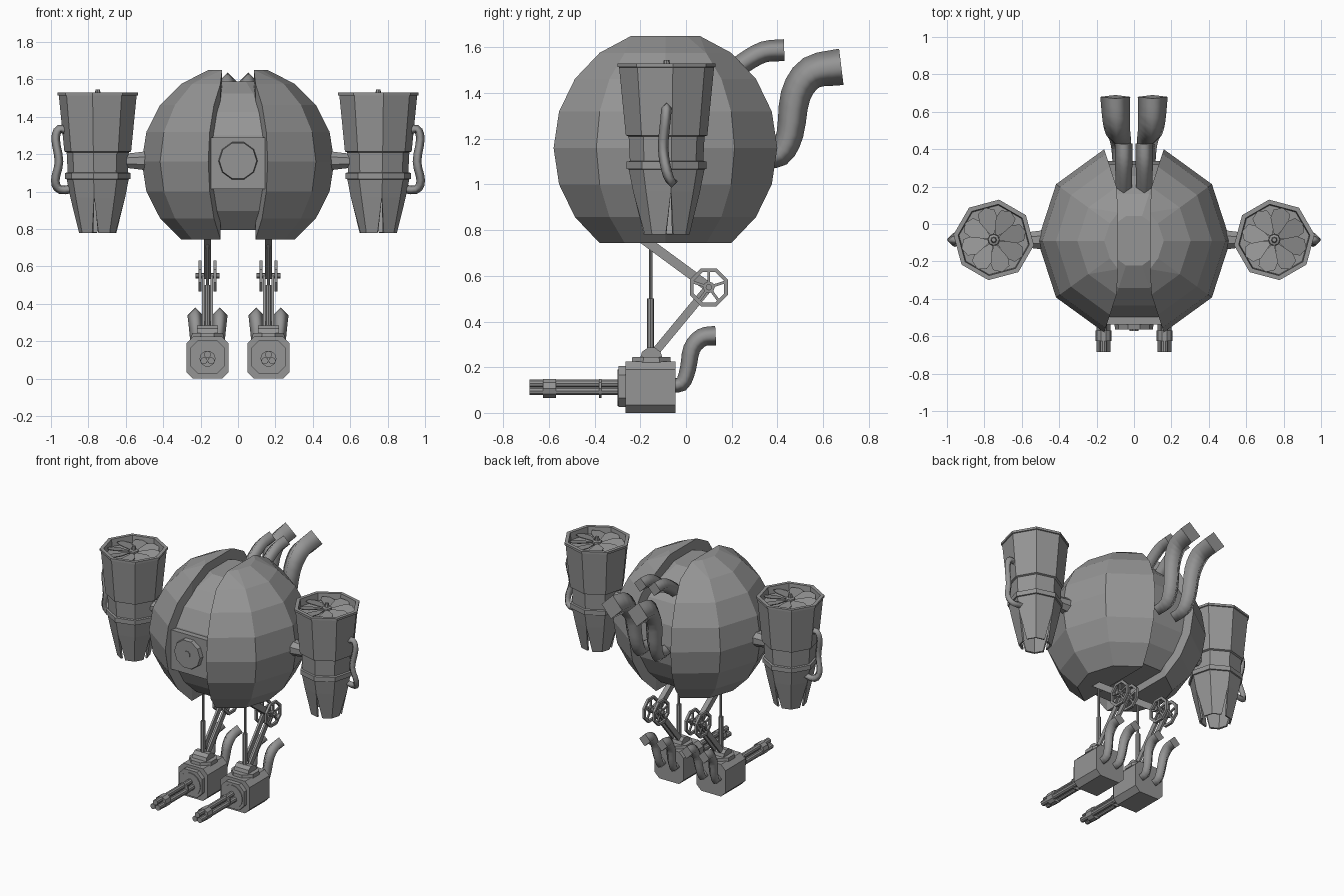
import bpy, bmesh, math
from mathutils import Vector, Matrix

if "Cube" in bpy.data.objects:
    bpy.data.objects.remove(bpy.data.objects["Cube"])

METAL = bpy.data.materials.new("grey_metal")
METAL.diffuse_color = (0.3, 0.3, 0.3, 1)
METAL.use_nodes = True
METAL.node_tree.nodes["Principled BSDF"].inputs["Base Color"].default_value = METAL.diffuse_color


def finish(name, bm, smooth_sides=False):
    bmesh.ops.recalc_face_normals(bm, faces=bm.faces)
    if smooth_sides:
        for f in bm.faces:
            f.smooth = len(f.verts) == 4 and f.tag
    me = bpy.data.meshes.new(name)
    bm.to_mesh(me)
    bm.free()
    me.materials.append(METAL)
    ob = bpy.data.objects.new(name, me)
    bpy.context.collection.objects.link(ob)
    return ob


def lathe(name, profile, sides, loc=(0, 0, 0), axis=(0, 0, 1), turn=0.0, ring=False, caps=True):
    """Turn (radius, height) points about an axis; ring closes the profile."""
    bm = bmesh.new()
    rows = [[bm.verts.new((r * math.cos(turn + math.tau * i / sides),
                           r * math.sin(turn + math.tau * i / sides), z))
             for i in range(sides)] for r, z in profile]
    pairs = list(zip(rows, rows[1:])) + ([(rows[-1], rows[0])] if ring else [])
    for a, b in pairs:
        for i in range(sides):
            j = (i + 1) % sides
            bm.faces.new((a[i], a[j], b[j], b[i]))
    if caps and not ring:
        bm.faces.new(rows[0])
        bm.faces.new(rows[-1])
    q = Vector(axis).to_track_quat('Z', 'Y') if tuple(axis) != (0, 0, 1) else Matrix().to_quaternion()
    bm.transform(Matrix.Translation(loc) @ q.to_matrix().to_4x4())
    return finish(name, bm)


def tube(name, pts, r0, r1, side):
    """Smooth four-sided pipe through the points, with a plane normal 'side'."""
    pts = [Vector(p) for p in pts]
    ext = [2 * pts[0] - pts[1]] + pts + [2 * pts[-1] - pts[-2]]
    path = []
    for i in range(1, len(ext) - 2):
        a, b, c, d = ext[i - 1:i + 3]
        for t in (0, 1 / 3, 2 / 3):
            path.append(0.5 * (2 * b + (c - a) * t + (2 * a - 5 * b + 4 * c - d) * t * t
                               + (3 * b - a - 3 * c + d) * t ** 3))
    path.append(pts[-1])
    bm, rows, n = bmesh.new(), [], Vector(side)
    for i, p in enumerate(path):
        tan = (path[min(i + 1, len(path) - 1)] - path[max(i - 1, 0)]).normalized()
        u = tan.cross(n).normalized()
        r = r0 + (r1 - r0) * i / (len(path) - 1)
        rows.append([bm.verts.new(p + r * v) for v in (n, u, -n, -u)])
    for a, b in zip(rows, rows[1:]):
        for i in range(4):
            bm.faces.new((a[i], a[i - 1], b[i - 1], b[i])).tag = True
    for row in (rows[0], rows[-1]):
        bm.faces.new([bm.verts.new(v.co) for v in row])
    return finish(name, bm, True)


def block(name, lo, hi, chamfer=0.0):
    """Box from two corners, with chamfered edges along y."""
    bm = bmesh.new()
    lo, hi = Vector(lo), Vector(hi)
    bmesh.ops.create_cube(bm, size=1, matrix=Matrix.Translation((lo + hi) / 2)
                          @ Matrix.Diagonal((*(hi - lo), 1)))
    if chamfer:
        along = [e for e in bm.edges if abs(e.verts[0].co.y - e.verts[1].co.y) > 1e-4]
        bmesh.ops.bevel(bm, geom=along, offset=chamfer, segments=1, affect='EDGES')
    return finish(name, bm)


def bar(name, x, p, q, width, depth):
    """Flat beam between two (y, z) points."""
    a, b = Vector((x, *p)), Vector((x, *q))
    d = (b - a).normalized()
    m = Matrix(((1, 0, 0), d.cross((1, 0, 0)), d)).transposed().to_4x4()
    bm = bmesh.new()
    bmesh.ops.create_cube(bm, size=1, matrix=Matrix.Translation((a + b) / 2) @ m
                          @ Matrix.Diagonal((width, depth, (b - a).length, 1)))
    return finish(name, bm)


# Body: core ball inside two half shells
CY, CZ = -0.09, 1.16
STEP = math.pi / 10


def ball_ring(k, r):
    return r * math.sin(k * STEP), r * math.cos(k * STEP)


lathe("body_core", [ball_ring(k, 0.45) for k in range(1, 9)], 10, (0, CY, CZ))


def half_shell(s):
    bm = bmesh.new()
    for k in range(1, 9):
        r, z = ball_ring(k, 0.515)
        for j in range(-2, 3):
            a = j * 2 * STEP
            x = r * math.cos(a)
            if k == 1:
                x = max(x, 0.085)
            bm.verts.new((s * x, CY + r * math.sin(a), CZ + z))
    bmesh.ops.convex_hull(bm, input=bm.verts)
    bmesh.ops.dissolve_limit(bm, angle_limit=0.02, verts=bm.verts, edges=bm.edges)
    finish("body_shell", bm)


# Front hatch
block("hatch_plate", (-0.155, -0.537, 1.015), (0.155, -0.45, 1.29))
lathe("hatch_dial", [(0.105, 0), (0.1, 0.03)], 10, (0, -0.535, 1.165), (0, -1, 0))
lathe("hatch_knob", [(0.025, 0), (0.025, 0.006)], 10, (0, -0.565, 1.165), (0, -1, 0))


def nozzle(name, x, y, turn):
    """Tapered skirt with a pointed slit at every second corner."""
    bm = bmesh.new()

    def pt(r, a, z):
        return bm.verts.new((x + r * math.cos(a), y + r * math.sin(a), z))
    ang = [turn + i * math.tau / 8 for i in range(8)]
    top = [pt(0.168, a, 1.07) for a in ang]
    mid = [pt(0.148, a, 0.97) for a in ang]
    low = []
    for i, a in enumerate(ang):
        if i % 2 == 0:
            low.append((pt(0.1, a - 0.17, 0.78), pt(0.1, a + 0.17, 0.78)))
        else:
            v = pt(0.105, a, 0.78)
            low.append((v, v))
    for i in range(8):
        j = (i + 1) % 8
        bm.faces.new((top[i], top[j], mid[j], mid[i]))
        bm.faces.new((mid[i], mid[j], low[j][0], low[i][1]))
    ob = finish(name, bm)
    mod = ob.modifiers.new("thickness", 'SOLIDIFY')
    mod.thickness = 0.012


def fan_blades(x, y, z, turn):
    bm = bmesh.new()
    outline = [(0.03, -0.01), (0.11, -0.05), (0.155, -0.045), (0.178, 0),
               (0.155, 0.045), (0.11, 0.05), (0.03, 0.01)]
    for i in range(8):
        rot = Matrix.Translation((x, y, z)) @ Matrix.Rotation(turn + i * math.tau / 8, 4, 'Z')
        f = bm.faces.new([bm.verts.new(rot @ Vector((u, v, 0.012 * v / 0.05))) for u, v in outline])
        ex = bmesh.ops.extrude_face_region(bm, geom=[f])
        bmesh.ops.translate(bm, vec=(0, 0, 0.005),
                            verts=[v for v in ex['geom'] if isinstance(v, bmesh.types.BMVert)])
    finish("fan_blades", bm)


def engine(s):
    x, y = s * 0.75, -0.085
    turn = math.radians(-90 - s * -7.5)
    at = (x, y, 0)
    lathe("engine_cowl", [(0.14, 1.2), (0.18, 1.215), (0.21, 1.515)], 8, at, turn=turn, caps=False)
    lathe("engine_rim", [(0.2, 1.51), (0.217, 1.515), (0.217, 1.53), (0.192, 1.53), (0.185, 1.46)],
          8, at, turn=turn, ring=True)
    lathe("engine_waist", [(0.16, 1.06), (0.168, 1.22)], 8, at, turn=turn)
    lathe("engine_band", [(0.15, 1.062), (0.176, 1.068), (0.176, 1.1), (0.15, 1.105)], 8, at, turn=turn)
    nozzle("engine_nozzle", x, y, turn)
    lathe("fan_floor", [(0.2, 1.47), (0.2, 1.48)], 8, at, turn=turn)
    fan_blades(x, y, 1.5, turn + math.pi / 8)
    lathe("fan_hub", [(0.032, 1.48), (0.03, 1.515), (0.016, 1.52), (0.012, 1.545)], 8, at)
    lathe("engine_arm", [(0.06, 0), (0.038, 0.17)], 8, (s * 0.45, y, 1.165), (s, 0, 0), math.pi / 8)
    tube("engine_hose", [(s * px, py, pz) for px, py, pz in
                         ((0.9, -.085, 1.32), (0.955, -.085, 1.335), (0.975, -.09, 1.28), (0.957, -.1, 1.16),
                          (0.977, -.085, 1.06), (0.95, -.065, 1.01), (0.86, -.06, 1.02))], 0.023, 0.023, (0, 1, 0))


def leg(s):
    x = s * 0.163
    hip, knee, ankle = (-0.2, 0.77), (0.1, 0.55), (-0.14, 0.26)
    bar("upper_leg", x, hip, knee, 0.035, 0.042)
    for o in (-0.022, 0.022):
        bar("lower_leg", x + o, knee, ankle, 0.014, 0.036)
    lathe("knee_axle", [(0.014, -0.065), (0.014, 0.065)], 8, (x, *knee), (1, 0, 0))
    # Paired knee wheels
    for o in (-0.04, 0.04):
        c = (x + o, *knee)
        lathe("knee_wheel", [(0.072, -0.008), (0.09, -0.008), (0.09, 0.008), (0.072, 0.008)],
              8, c, (1, 0, 0), math.pi / 8, ring=True)
        lathe("wheel_hub", [(0.026, -0.009), (0.026, 0.009)], 8, c, (1, 0, 0))
        for i in range(5):
            a = math.pi / 2 + i * math.tau / 5
            bar("wheel_spoke", c[0], knee, (knee[0] + 0.078 * math.cos(a), knee[1] + 0.078 * math.sin(a)),
                0.01, 0.012)
    # Piston
    lathe("piston_rod", [(0.008, 0.4), (0.008, 0.8)], 8, (x, -0.155, 0))
    lathe("piston_sleeve", [(0.015, 0.25), (0.015, 0.5)], 8, (x, -0.155, 0))
    # Foot housing and swivel
    block("foot_housing", (x - 0.112, -0.265, 0), (x + 0.112, -0.045, 0.225), 0.035)
    block("foot_collar", (x - 0.09, -0.295, 0.025), (x + 0.09, -0.26, 0.205), 0.04)
    lathe("gun_dial", [(0.08, 0), (0.08, 0.006)], 16, (x, -0.294, 0.11), (0, -1, 0))
    lathe("swivel_base", [(0.093, 0.22), (0.09, 0.245)], 8, (x, -0.152, 0), turn=math.pi / 8)
    lathe("ankle_joint", [(0.05, -0.055), (0.05, 0.055)], 10, (x, -0.152, 0.238), (1, 0, 0))
    # Three-barrel gun
    for i in range(3):
        a = math.pi / 2 + i * math.tau / 3
        at = (x + 0.022 * math.cos(a), 0, 0.107 + 0.022 * math.sin(a))
        lathe("gun_barrel", [(0.019, 0.28), (0.019, 0.685)], 10, at, (0, -1, 0))
    for y0, y1 in ((0.57, 0.625), (0.37, 0.38)):
        lathe("barrel_band", [(0.043, y0), (0.043, y1)], 10, (x, 0, 0.107), (0, -1, 0))
    # Foot exhausts
    for o in (-0.066, 0.066):
        tube("foot_exhaust", [(x + o * w, y, z) for w, y, z in
                              ((0.8, -0.08, 0.125), (0.8, -0.02, 0.125), (0.85, 0.008, 0.19),
                               (0.95, 0.025, 0.28), (1, 0.07, 0.33), (1, 0.13, 0.338))], 0.03, 0.043, (1, 0, 0))


for s in (-1, 1):
    half_shell(s)
    engine(s)
    leg(s)
    # Back exhaust pipes
    tube("upper_exhaust", [(s * 0.055, y, z) for y, z in
                           ((0.15, 1.45), (0.25, 1.53), (0.34, 1.58), (0.43, 1.588))], 0.043, 0.048, (1, 0, 0))
    tube("lower_exhaust", [(s * x, y, z) for x, y, z in
                           ((0.07, 0.33, 1.12), (0.07, 0.41, 1.13), (0.075, 0.455, 1.22), (0.085, 0.48, 1.39),
                            (0.095, 0.55, 1.49), (0.1, 0.68, 1.515))], 0.045, 0.08, (1, 0, 0))
